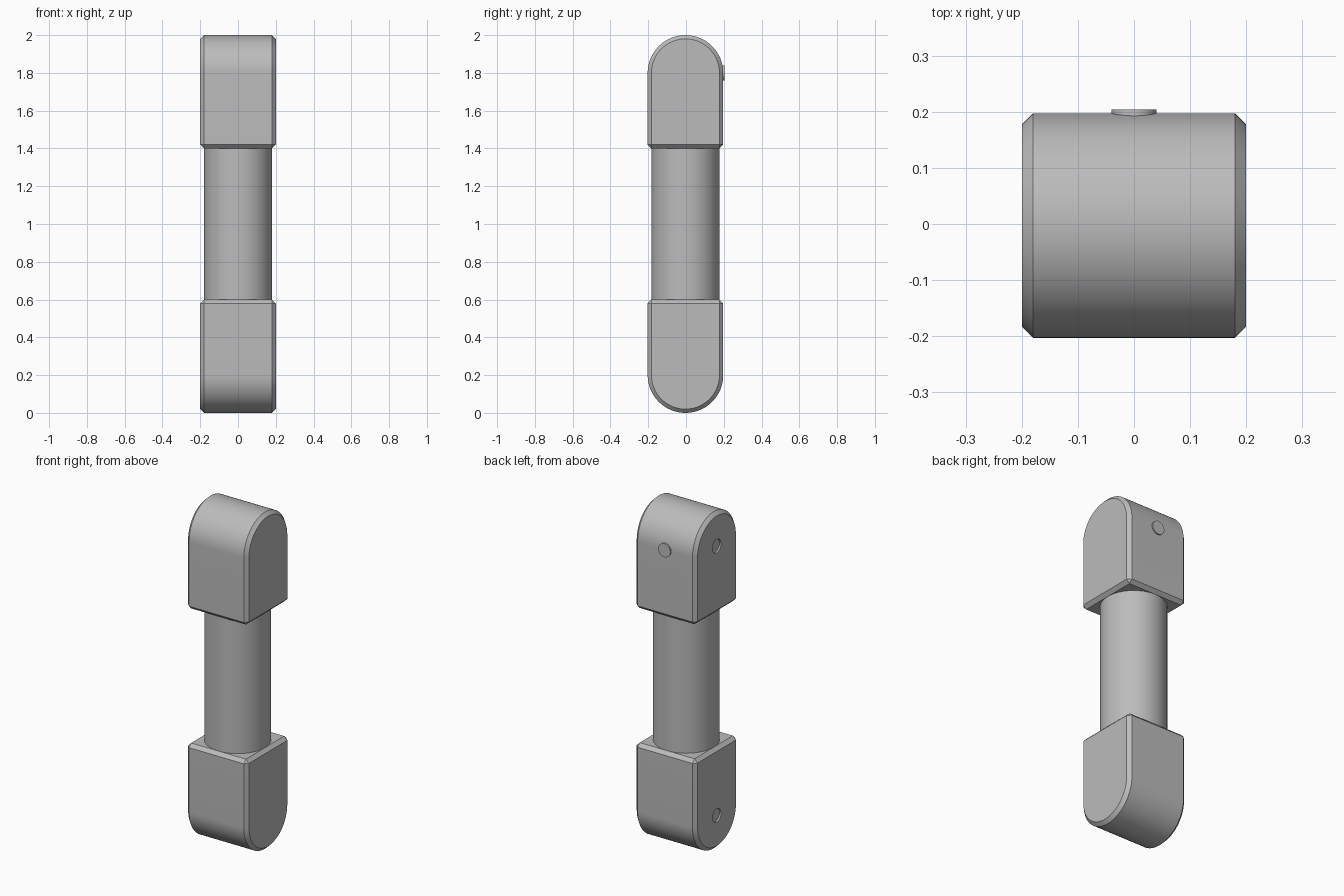
import bpy, bmesh
from math import cos, sin, pi, radians

cube = bpy.data.objects.get("Cube")
if cube:
    bpy.data.objects.remove(cube, do_unlink=True)

# Single grey material
grey = bpy.data.materials.new("plain grey")
grey.use_nodes = True
colour = (0.5, 0.5, 0.5, 1)
grey.diffuse_color = colour
grey.node_tree.nodes["Principled BSDF"].inputs["Base Color"].default_value = colour

MID_Y = -0.003   # body axis; the button makes up the difference at the back
HALF = 0.2
CHAMFER = 0.02
PEG = 0.04


def select_only(obj):
    bpy.ops.object.select_all(action='DESELECT')
    obj.select_set(True)
    bpy.context.view_layer.objects.active = obj


def finish(obj):
    select_only(obj)
    bpy.ops.object.shade_smooth_by_angle(angle=radians(30))


def cylinder(name, radius, depth, location, rotation=(0, 0, 0), sides=48):
    bpy.ops.mesh.primitive_cylinder_add(vertices=sides, radius=radius, depth=depth,
                                        location=location, rotation=rotation)
    obj = bpy.context.object
    obj.name = name
    obj.data.materials.append(grey)
    return obj


def end_block(name, arc_z, up):
    """Round-ended block: arch profile extruded across x, chamfered, socket on -x."""
    steps = 40
    base_z = arc_z - up * 2 * HALF
    profile = [(HALF * cos(pi * i / steps), arc_z + up * HALF * sin(pi * i / steps))
               for i in range(steps + 1)]
    profile += [(-HALF, base_z), (HALF, base_z)]

    bm = bmesh.new()
    face = bm.faces.new([bm.verts.new((-HALF, y + MID_Y, z)) for y, z in profile])
    side = bmesh.ops.extrude_face_region(bm, geom=[face])
    moved = [v for v in side["geom"] if isinstance(v, bmesh.types.BMVert)]
    bmesh.ops.translate(bm, verts=moved, vec=(2 * HALF, 0, 0))
    bmesh.ops.recalc_face_normals(bm, faces=bm.faces)
    mesh = bpy.data.meshes.new(name)
    bm.to_mesh(mesh)
    bm.free()
    mesh.materials.append(grey)
    obj = bpy.data.objects.new(name, mesh)
    bpy.context.collection.objects.link(obj)

    # Chamfer, then a shallow round socket
    bevel = obj.modifiers.new("chamfer", 'BEVEL')
    bevel.width = CHAMFER
    bevel.segments = 1
    bevel.limit_method = 'ANGLE'
    bevel.angle_limit = radians(30)
    bevel.use_clamp_overlap = False
    cutter = cylinder("socket_cutter", PEG, 0.02, (-HALF, MID_Y, arc_z), (0, pi / 2, 0))
    cutter.hide_render = True
    socket = obj.modifiers.new("socket", 'BOOLEAN')
    socket.operation = 'DIFFERENCE'
    socket.solver = 'EXACT'
    socket.object = cutter
    select_only(obj)
    for mod in ("chamfer", "socket"):
        bpy.ops.object.modifier_apply(modifier=mod)
    bpy.data.objects.remove(cutter, do_unlink=True)
    finish(obj)


end_block("upper_block", 1.8, 1)
end_block("lower_block", 0.2, -1)

# Round shaft joining the two blocks
finish(cylinder("shaft", 0.18, 0.82, (0, MID_Y, 1.0), sides=64))

# Small round button on the back of the upper block
finish(cylinder("back_button", PEG, 0.02, (0, 0.194, 1.8), (pi / 2, 0, 0)))
